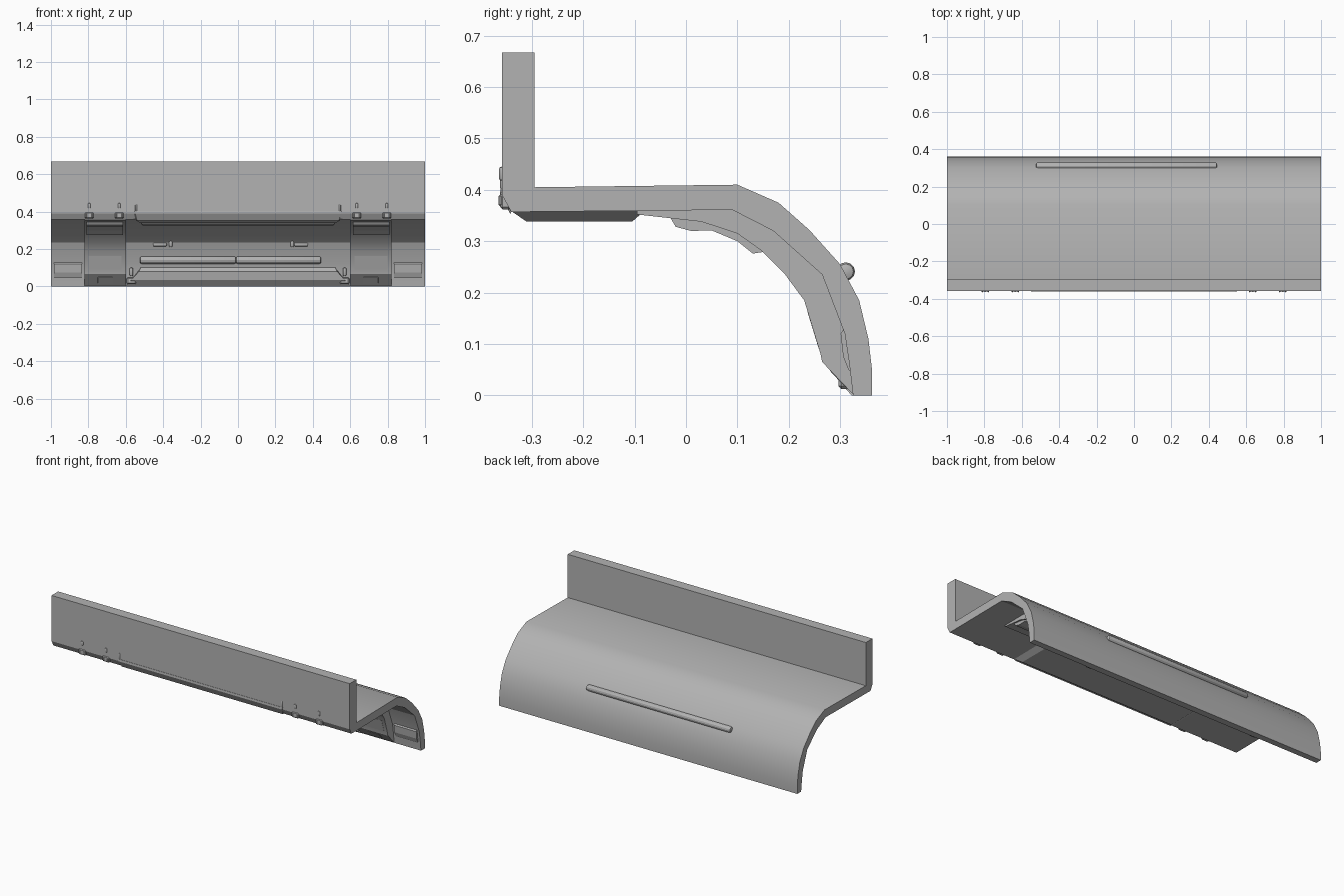
import bpy, bmesh, math
from mathutils import Vector

grey = bpy.data.materials.new("mid_grey")
grey.diffuse_color = (0.45, 0.45, 0.45, 1)


def finish(name, bm, smooth=False):
    bmesh.ops.recalc_face_normals(bm, faces=bm.faces)
    me = bpy.data.meshes.new(name)
    bm.to_mesh(me)
    bm.free()
    me.materials.append(grey)
    ob = bpy.data.objects.new(name, me)
    bpy.context.collection.objects.link(ob)
    if smooth:
        bpy.ops.object.select_all(action='DESELECT')
        ob.select_set(True)
        bpy.context.view_layer.objects.active = ob
        bpy.ops.object.shade_smooth_by_angle(angle=math.radians(25))
    return ob


def extrude(name, pts, x0, x1, smooth=False):
    """Sweep a (y, z[, end inset]) profile along x."""
    bm = bmesh.new()
    rings = []
    for x, s in ((min(x0, x1), 1), (max(x0, x1), -1)):
        rings.append([bm.verts.new((x + s * (p[2] if len(p) > 2 else 0), p[0], p[1])) for p in pts])
    n = len(pts)
    for i in range(n):
        j = (i + 1) % n
        bm.faces.new((rings[0][i], rings[0][j], rings[1][j], rings[1][i]))
    bm.faces.new(rings[0])
    bm.faces.new(rings[1])
    return finish(name, bm, smooth)


def box(name, c, size, bevel=0.0, tilt=0.0):
    bm = bmesh.new()
    bmesh.ops.create_cube(bm, size=1)
    bmesh.ops.scale(bm, vec=size, verts=bm.verts)
    if bevel:
        bmesh.ops.bevel(bm, geom=bm.edges[:], offset=bevel, segments=1, affect='EDGES')
    ob = finish(name, bm)
    ob.location = c
    ob.rotation_euler = (tilt, 0, 0)
    return ob


def rod(name, a, b, r):
    """Capsule-like rod with rounded ends."""
    a, b = Vector(a), Vector(b)
    length = (b - a).length
    bm = bmesh.new()
    bmesh.ops.create_cone(bm, cap_ends=True, segments=12, radius1=r, radius2=r, depth=length)
    caps = [e for e in bm.edges if abs(e.verts[0].co.z - e.verts[1].co.z) < 1e-5]
    bmesh.ops.bevel(bm, geom=caps, offset=min(r * 0.6, length * 0.3), segments=2,
                    profile=0.5, affect='EDGES')
    ob = finish(name, bm, True)
    ob.location = (a + b) / 2
    ob.rotation_euler = Vector((0, 0, 1)).rotation_difference(b - a).to_euler()
    return ob


# Main shell: upright wall, flat deck and curved back
extrude("main_shell", [
    (-0.358, 0.667), (-0.295, 0.667), (-0.295, 0.405), (0.10, 0.41),
    (0.18, 0.375), (0.24, 0.322), (0.30, 0.255), (0.337, 0.185),
    (0.355, 0.11), (0.362, 0.05), (0.362, 0), (0.325, 0), (0.318, 0.06),
    (0.309, 0.12), (0.265, 0.235), (0.17, 0.32), (0.09, 0.361),
    (-0.34, 0.357), (-0.358, 0.39)], -1, 1, True)

# Underside centre slab and its front trim
extrude("underside_slab", [(-0.345, 0.362), (-0.31, 0.338, 0.04), (-0.105, 0.338, 0.04),
                           (-0.075, 0.364)], -0.56, 0.56)
extrude("front_trim", [(-0.35, 0.40), (-0.361, 0.403, 0.01), (-0.362, 0.39, 0.01),
                       (-0.342, 0.353, 0.02), (-0.335, 0.37)], -0.56, 0.56)

# Lower centre sill and roof pad inside the curve
extrude("lower_sill", [(0.33, 0.0), (0.322, 0.0), (0.292, 0.035, 0.03), (0.285, 0.08, 0.07),
                       (0.305, 0.102, 0.08), (0.325, 0.10, 0.08)], -0.60, 0.60)
extrude("roof_pad", [(-0.05, 0.365), (-0.01, 0.328, 0.03), (0.04, 0.325, 0.03),
                     (0.09, 0.365)], -0.54, 0.54)

# Long handle outside, long split pipe inside
rod("outer_handle", (-0.525, 0.311, 0.241), (0.445, 0.311, 0.241), 0.018)
rod("inner_pipe_left", (-0.525, 0.29, 0.14), (-0.01, 0.29, 0.14), 0.021)
rod("inner_pipe_right", (-0.012, 0.29, 0.14), (0.445, 0.29, 0.14), 0.021)

for s in (-1, 1):
    # Curved rib with roof pad
    extrude("rib", [
        (0.326, 0.001), (0.265, 0.065), (0.262, 0.08), (0.23, 0.185), (0.193, 0.235),
        (0.145, 0.283), (0.10, 0.315), (0.03, 0.338), (-0.095, 0.352), (-0.095, 0.362),
        (0.09, 0.37), (0.17, 0.33), (0.27, 0.24), (0.315, 0.12), (0.33, 0.06)],
        s * 0.60, s * 0.82, True)
    extrude("rib_pad", [
        (-0.03, 0.345), (-0.02, 0.328), (0.01, 0.32), (0.05, 0.321), (0.10, 0.30),
        (0.13, 0.276), (0.15, 0.279), (0.15, 0.29), (0.10, 0.325), (0.03, 0.35)],
        s * 0.615, s * 0.81)
    # Thin panels on the rib and a pad at the outer end
    box("rib_panel", (s * 0.71, 0.2525, 0.127), (0.18, 0.01, 0.08), 0.002, math.radians(17))
    box("rib_foot_panel", (s * 0.71, 0.297, 0.034), (0.08, 0.006, 0.045), 0.001, math.radians(43))
    extrude("end_pad", [(0.325, 0.04), (0.316, 0.05), (0.306, 0.075), (0.301, 0.12),
                        (0.306, 0.128), (0.325, 0.128)], s * 0.835, s * 0.985)
    # Front latches with pins
    for x in (0.635, 0.795):
        box("front_latch", (s * x, -0.351, 0.379), (0.046, 0.022, 0.034), 0.005)
        for d in (-0.016, 0.016):
            box("latch_tab", (s * x + d, -0.354, 0.379), (0.01, 0.022, 0.022), 0.003)
        rod("latch_pin", (s * x, -0.356, 0.418), (s * x, -0.356, 0.445), 0.008)
    # Trim hooks
    rod("trim_hook", (s * 0.545, -0.357, 0.402), (s * 0.545, -0.357, 0.438), 0.005)
    # Lower latch beside the sill
    box("lower_latch", (s * 0.57, 0.311, 0.03), (0.05, 0.028, 0.036), 0.006)
    rod("lower_latch_pin", (s * 0.57, 0.305, 0.055), (s * 0.57, 0.305, 0.10), 0.009)
    # Small inner handles with pegs
    cx, px = (-0.41, -0.36) if s < 0 else (0.345, 0.29)
    rod("inner_handle", (cx - 0.045, 0.264, 0.223), (cx + 0.03, 0.264, 0.223), 0.009)
    rod("inner_handle_peg", (px, 0.264, 0.21), (px, 0.264, 0.243), 0.009)
